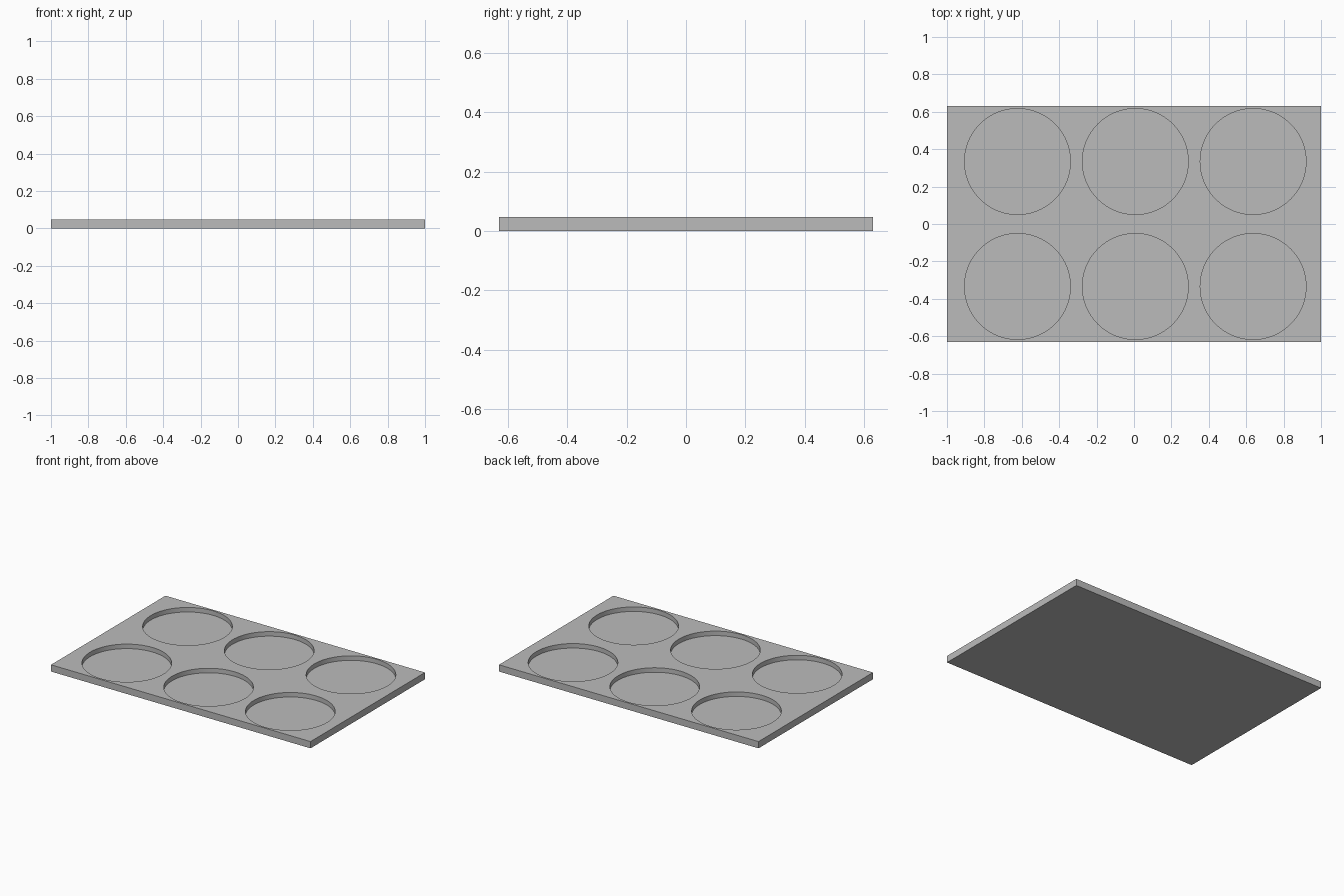
import bpy
import bmesh
from mathutils import Matrix, Vector

LENGTH, WIDTH, HEIGHT = 2.0, 1.26, 0.047
RADIUS, FLOOR = 0.283, 0.0155

cube = bpy.data.objects.get("Cube")
if cube:
    bpy.data.objects.remove(cube, do_unlink=True)

# Plain grey material
grey = bpy.data.materials.new("plain grey")
grey.use_nodes = True
colour = (0.5, 0.5, 0.5, 1)
grey.diffuse_color = colour
grey.node_tree.nodes["Principled BSDF"].inputs["Base Color"].default_value = colour


def add_object(name, bm):
    mesh = bpy.data.meshes.new(name)
    bm.to_mesh(mesh)
    bm.free()
    mesh.materials.append(grey)
    obj = bpy.data.objects.new(name, mesh)
    bpy.context.collection.objects.link(obj)
    return obj


# Rectangular tray slab
bm = bmesh.new()
bmesh.ops.create_cube(bm, size=1, matrix=Matrix.Translation((0, 0, HEIGHT / 2))
                      @ Matrix.Diagonal((LENGTH, WIDTH, HEIGHT, 1)))
tray = add_object("tray", bm)

# Six cylinders that cut the round pockets, two rows of three
bm = bmesh.new()
depth = 0.1
for column in (-1, 0, 1):
    for row in (-1, 1):
        centre = Vector((0.007 + column * 0.63, row * 0.334, FLOOR + depth / 2))
        bmesh.ops.create_cone(bm, cap_ends=True, segments=96, radius1=RADIUS,
                              radius2=RADIUS, depth=depth,
                              matrix=Matrix.Translation(centre))
cutter = add_object("pocket_cutter", bm)
cutter.hide_render = True

# Cut the pockets, then discard the cutter
cut = tray.modifiers.new("pockets", "BOOLEAN")
cut.operation = "DIFFERENCE"
cut.solver = "EXACT"
cut.object = cutter
bpy.ops.object.select_all(action="DESELECT")
tray.select_set(True)
bpy.context.view_layer.objects.active = tray
bpy.ops.object.modifier_apply(modifier=cut.name)
bpy.data.objects.remove(cutter, do_unlink=True)

# Smooth pocket walls with crisp rims
bpy.ops.object.shade_smooth_by_angle()
